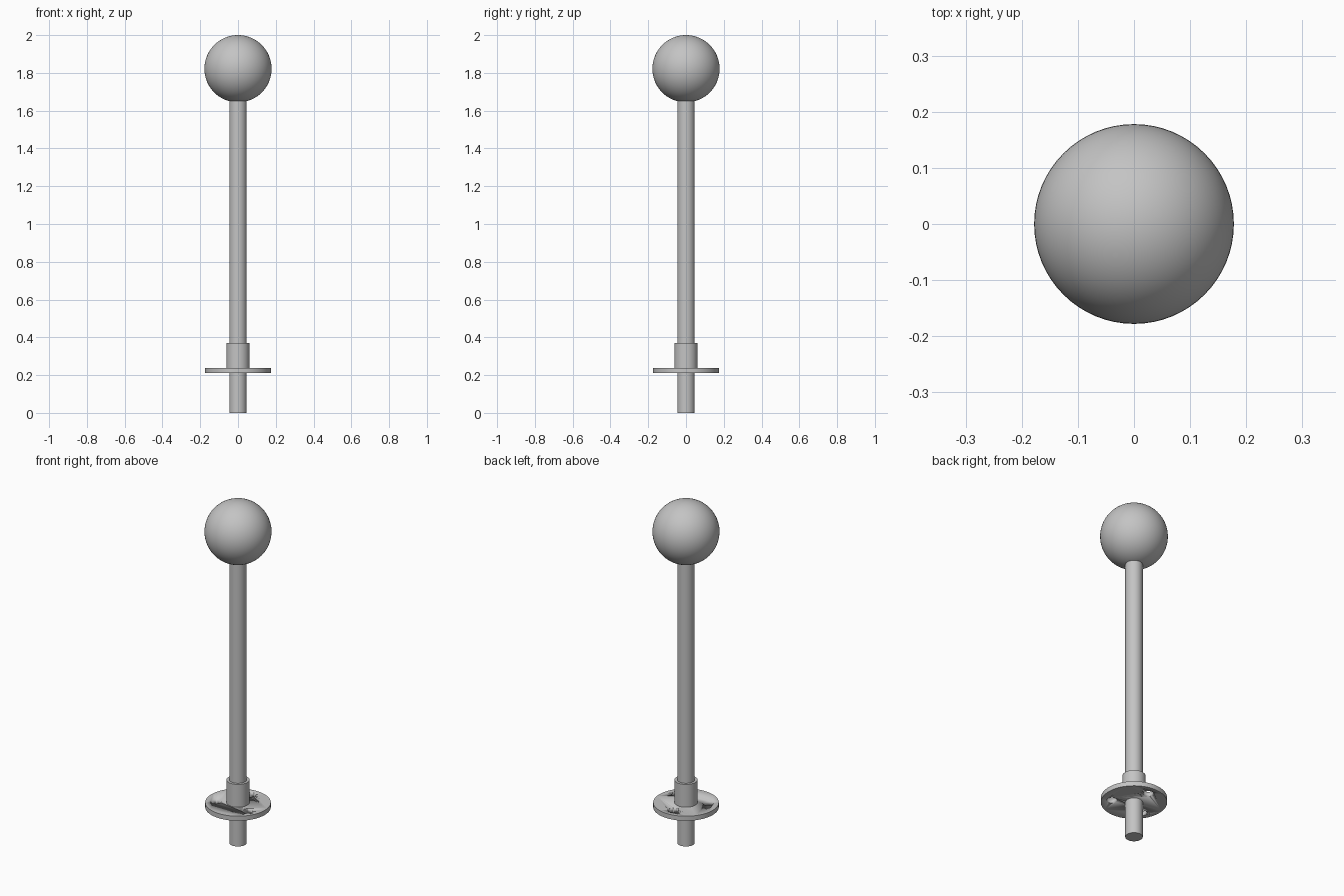
import bpy
import math
from mathutils import Matrix

if "Cube" in bpy.data.objects:
    bpy.data.objects.remove(bpy.data.objects["Cube"])

grey = bpy.data.materials.new("plain_grey")
grey.use_nodes = True
COLOUR = (0.55, 0.55, 0.55, 1)
grey.diffuse_color = COLOUR
grey.node_tree.nodes["Principled BSDF"].inputs["Base Color"].default_value = COLOUR


def finish(name):
    """Name, colour and smooth the newest object."""
    obj = bpy.context.object
    obj.name = name
    obj.data.materials.append(grey)
    bpy.ops.object.shade_smooth_by_angle(angle=math.radians(30))
    return obj


def cylinder(name, radius, bottom, top, x=0, y=0, sides=64):
    bpy.ops.mesh.primitive_cylinder_add(
        vertices=sides, radius=radius, depth=top - bottom,
        location=(x, y, (bottom + top) / 2))
    return finish(name)


def cut(target, cutter):
    mod = target.modifiers.new("cut", "BOOLEAN")
    mod.operation = "DIFFERENCE"
    mod.solver = "EXACT"
    mod.object = cutter
    cutter.hide_render = True
    cutter.hide_set(True)


# Rod running from the ground into the ball
ROD_RADIUS = 0.046
cylinder("rod", ROD_RADIUS, 0, 1.66)

# Ball on top
BALL_RADIUS = 0.178
bpy.ops.mesh.primitive_uv_sphere_add(
    segments=64, ring_count=32, radius=BALL_RADIUS,
    location=(0, 0, 2 - BALL_RADIUS))
finish("ball")

# Collar above the mounting flange
cylinder("collar", 0.061, 0.235, 0.37)

# Flange with three evenly spaced bolt holes
flange = cylinder("flange", 0.174, 0.21, 0.237, sides=96)
for i in range(3):
    angle = math.radians(90 + 120 * i)
    hole = cylinder(f"bolt_hole_cutter_{i + 1}", 0.028, 0.15, 0.3,
                    0.118 * math.cos(angle), 0.118 * math.sin(angle), 32)
    cut(flange, hole)
